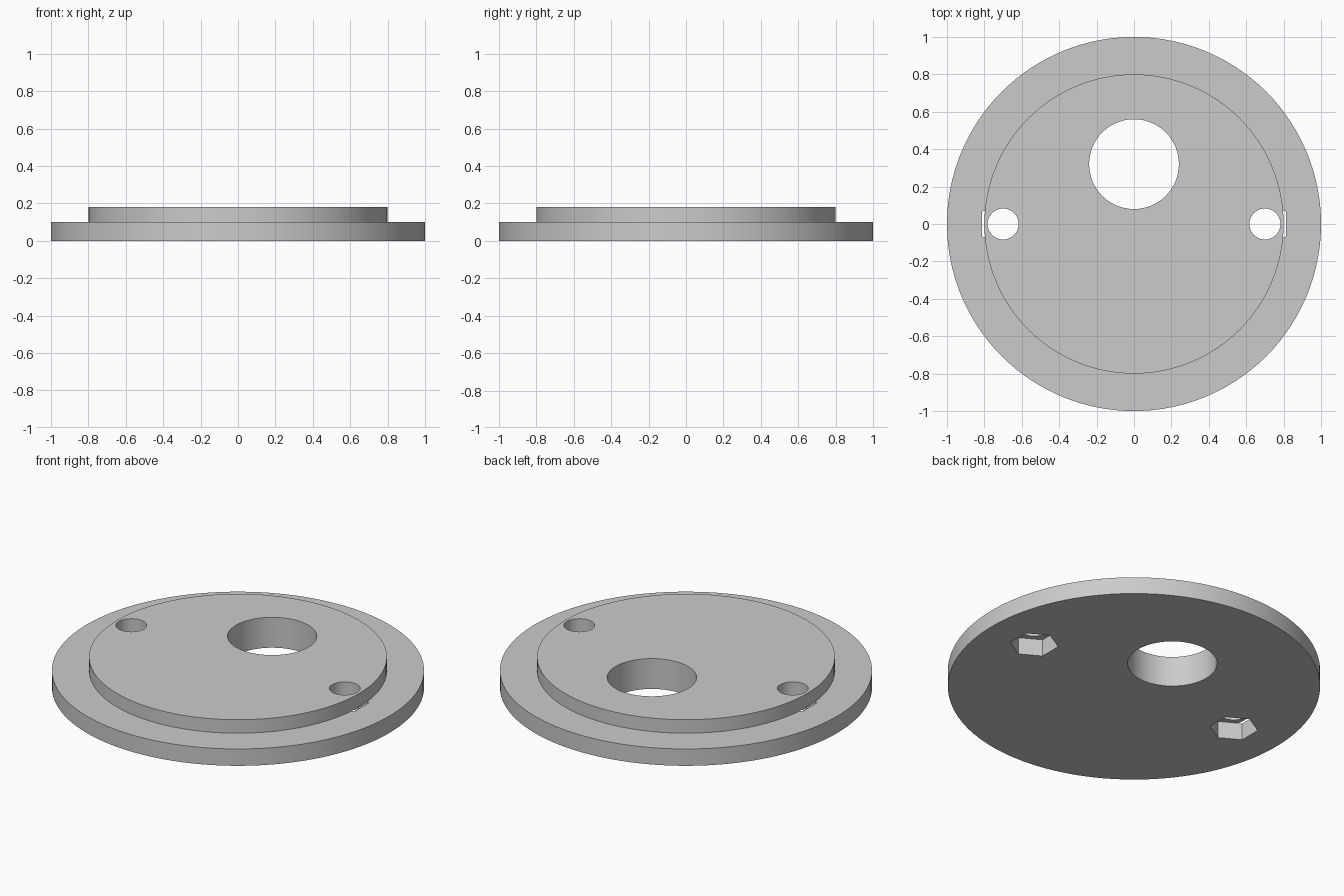
import bpy
import math

cube = bpy.data.objects.get("Cube")
if cube:
    bpy.data.objects.remove(cube, do_unlink=True)

# Single grey finish
grey = bpy.data.materials.new("plain grey")
grey.use_nodes = True
colour = (0.6, 0.6, 0.6, 1)
grey.diffuse_color = colour
grey.node_tree.nodes["Principled BSDF"].inputs["Base Color"].default_value = colour


def lathe(name, profile, sides):
    """Closed solid of revolution from (radius, height) points."""
    verts, faces = [], []
    for r, z in profile:
        for i in range(sides):
            a = math.tau * i / sides
            verts.append((r * math.cos(a), r * math.sin(a), z))
    for k in range(len(profile) - 1):
        for i in range(sides):
            j = (i + 1) % sides
            lo, hi = k * sides, (k + 1) * sides
            faces.append((lo + i, lo + j, hi + j, hi + i))
    faces.append(tuple(reversed(range(sides))))
    faces.append(tuple(range(len(verts) - sides, len(verts))))
    mesh = bpy.data.meshes.new(name)
    mesh.from_pydata(verts, [], faces)
    mesh.materials.append(grey)
    obj = bpy.data.objects.new(name, mesh)
    bpy.context.collection.objects.link(obj)
    return obj


# Wide flange with a raised round boss
plate = lathe("stepped_plate", [(1, 0), (1, 0.1), (0.8, 0.1), (0.8, 0.18)], 128)


def cut(name, x, y, radius, top, sides, turn=0):
    """Cut a straight hole upwards from the underside."""
    cutter = lathe(name, [(radius, -0.1), (radius, top)], sides)
    cutter.location = (x, y, 0)
    cutter.rotation_euler.z = turn
    cutter.hide_render = True
    cutter.hide_set(True)
    mod = plate.modifiers.new(name, "BOOLEAN")
    mod.operation = "DIFFERENCE"
    mod.solver = "EXACT"
    mod.object = cutter
    return cutter


# Large offset opening, two bolt holes and their hexagonal nut pockets
cutters = [cut("large_opening_cutter", 0, 0.32, 0.24, 0.3, 64)]
for side, x in (("left", 0.7), ("right", -0.7)):
    cutters.append(cut(side + "_bolt_hole_cutter", x, 0, 0.083, 0.3, 48))
    cutters.append(cut(side + "_nut_pocket_cutter", x, 0, 0.13, 0.1005, 6, math.pi / 6))

# Bake the cuts, then remove the helpers
bpy.context.view_layer.update()
baked = bpy.data.meshes.new_from_object(
    plate.evaluated_get(bpy.context.evaluated_depsgraph_get()))
plate.modifiers.clear()
plate.data = baked
for cutter in cutters:
    bpy.data.objects.remove(cutter, do_unlink=True)

# Smooth round walls with crisp rims
bpy.ops.object.select_all(action="DESELECT")
plate.select_set(True)
bpy.context.view_layer.objects.active = plate
bpy.ops.object.shade_smooth_by_angle(angle=math.radians(30))
